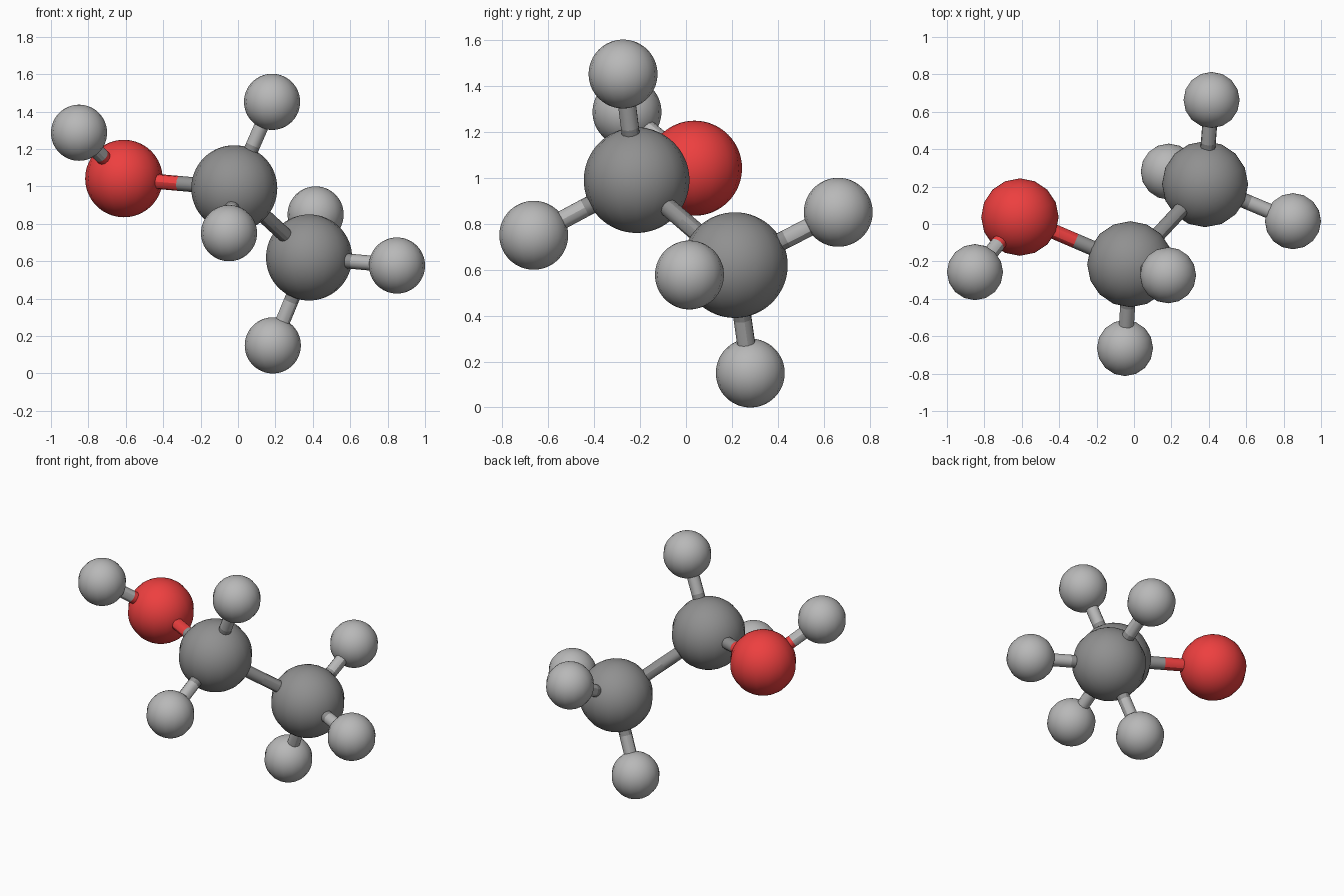
import bpy
from mathutils import Vector

if "Cube" in bpy.data.objects:
    bpy.data.objects.remove(bpy.data.objects["Cube"])


def colour(name, rgb):
    m = bpy.data.materials.new(name)
    m.diffuse_color = (*rgb, 1)
    m.use_nodes = True
    m.node_tree.nodes["Principled BSDF"].inputs["Base Color"].default_value = m.diffuse_color
    return m


RED = colour("red", (0.85, 0.05, 0.05))
DARK = colour("dark_grey", (0.28, 0.28, 0.28))
LIGHT = colour("light_grey", (0.48, 0.48, 0.48))

# Atom kinds: radius, material
KINDS = {"carbon": (0.23, DARK), "oxygen": (0.207, RED), "hydrogen": (0.15, LIGHT)}
BOND_RADIUS = 0.04

# Atoms: kind, centre
ATOMS = {
    "carbon_upper": ("carbon", (-0.02, -0.215, 0.99)),
    "carbon_lower": ("carbon", (0.38, 0.213, 0.62)),
    "oxygen": ("oxygen", (-0.61, 0.037, 1.042)),
    "hydrogen_hydroxyl": ("hydrogen", (-0.85, -0.257, 1.287)),
    "hydrogen_upper_top": ("hydrogen", (0.182, -0.274, 1.452)),
    "hydrogen_upper_front": ("hydrogen", (-0.048, -0.663, 0.75)),
    "hydrogen_lower_back": ("hydrogen", (0.415, 0.663, 0.85)),
    "hydrogen_lower_right": ("hydrogen", (0.85, 0.015, 0.577)),
    "hydrogen_lower_bottom": ("hydrogen", (0.186, 0.28, 0.15)),
}

BONDS = [
    ("carbon_upper", "carbon_lower"),
    ("carbon_upper", "oxygen"),
    ("oxygen", "hydrogen_hydroxyl"),
    ("carbon_upper", "hydrogen_upper_top"),
    ("carbon_upper", "hydrogen_upper_front"),
    ("carbon_lower", "hydrogen_lower_back"),
    ("carbon_lower", "hydrogen_lower_right"),
    ("carbon_lower", "hydrogen_lower_bottom"),
]


def finish(name, mat):
    ob = bpy.context.object
    ob.name = name
    ob.data.materials.append(mat)
    bpy.ops.object.shade_smooth_by_angle()


def half_bond(a, b):
    # Runs from the centre of atom a to the middle of the bond, in a's colour
    kind, start = ATOMS[a]
    start = Vector(start)
    end = (start + Vector(ATOMS[b][1])) / 2
    axis = end - start
    bpy.ops.mesh.primitive_cylinder_add(
        vertices=12, radius=BOND_RADIUS, depth=axis.length,
        location=(start + end) / 2,
        rotation=axis.to_track_quat('Z', 'Y').to_euler())
    finish(f"bond_{a}_to_{b}", KINDS[kind][1])


# Atom spheres
for name, (kind, centre) in ATOMS.items():
    radius, mat = KINDS[kind]
    bpy.ops.mesh.primitive_uv_sphere_add(
        segments=16, ring_count=32, radius=radius, location=centre)
    finish(name, mat)

# Two-coloured bonds
for a, b in BONDS:
    half_bond(a, b)
    half_bond(b, a)
